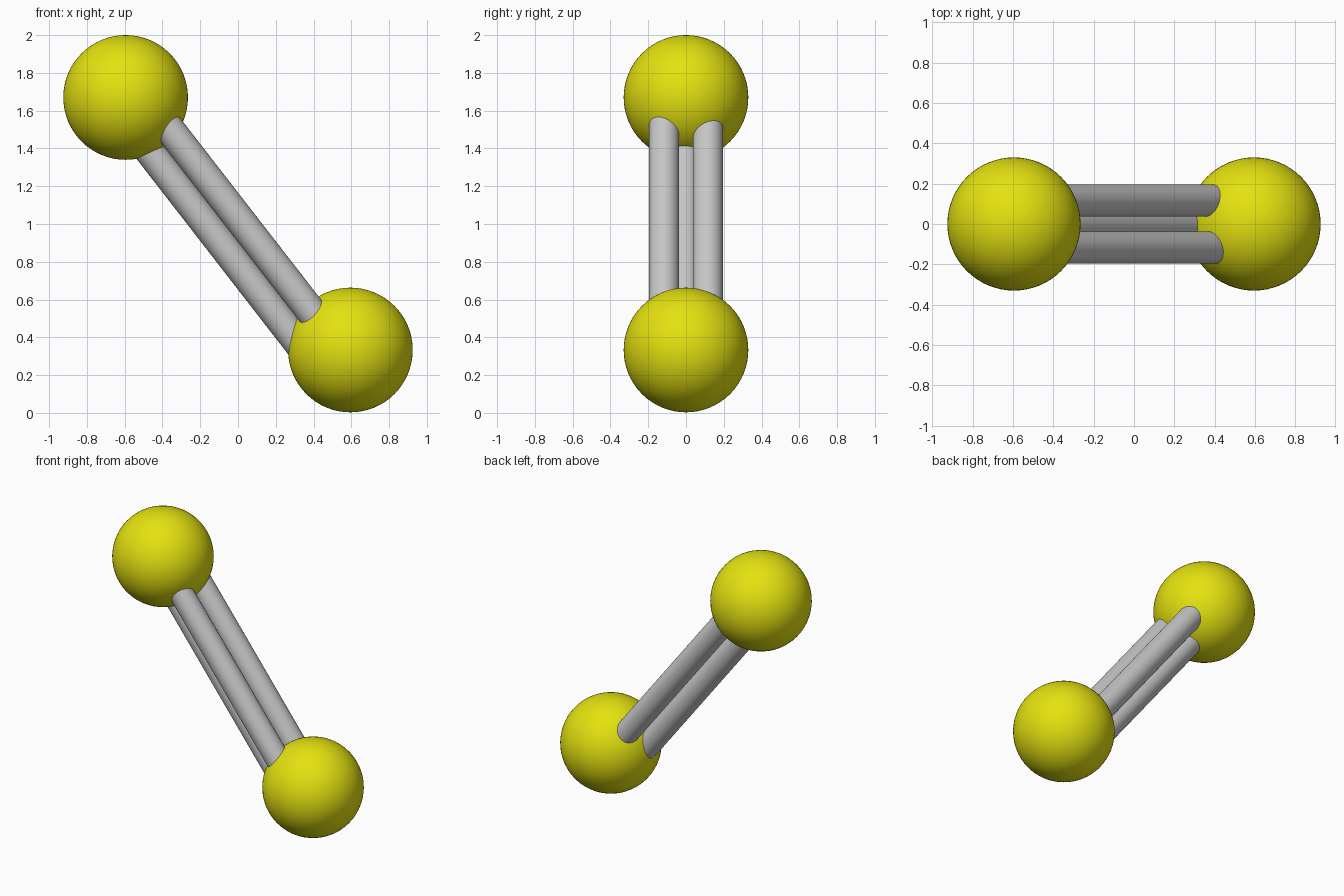
import bpy, math
from mathutils import Vector

if "Cube" in bpy.data.objects:
    bpy.data.objects.remove(bpy.data.objects["Cube"])

def material(name, rgb):
    m = bpy.data.materials.new(name)
    m.diffuse_color = (*rgb, 1)
    m.use_nodes = True
    m.node_tree.nodes["Principled BSDF"].inputs["Base Color"].default_value = m.diffuse_color
    return m

yellow = material("yellow", (0.78, 0.76, 0.005))
grey = material("grey", (0.57, 0.57, 0.57))

def finish(name, mat):
    ob = bpy.context.object
    ob.name = name
    ob.data.materials.append(mat)
    bpy.ops.object.shade_smooth_by_angle(angle=math.radians(40))

# Two balls
for name, x, z in (("upper_ball", -0.595, 1.67), ("lower_ball", 0.595, 0.333)):
    bpy.ops.mesh.primitive_uv_sphere_add(segments=64, ring_count=32, radius=0.33,
                                         location=(x, 0, z))
    finish(name, yellow)

# Three parallel rods, slightly steeper than the line between the balls
along = Vector((0.613, 0, -0.79)).normalized()
across = Vector((0.79, 0, 0.613)).normalized()
start, end = -1.68, 0.10

for name, y, offset in (("front_rod", -0.116, 0.635),
                        ("back_rod", 0.116, 0.617),
                        ("under_rod", -0.006, 0.48)):
    centre = across * offset + along * (start + end) / 2 + Vector((0, y, 0))
    bpy.ops.mesh.primitive_cylinder_add(vertices=40, radius=0.08, depth=end - start,
                                        location=centre,
                                        rotation=along.to_track_quat('Z', 'Y').to_euler())
    finish(name, grey)
